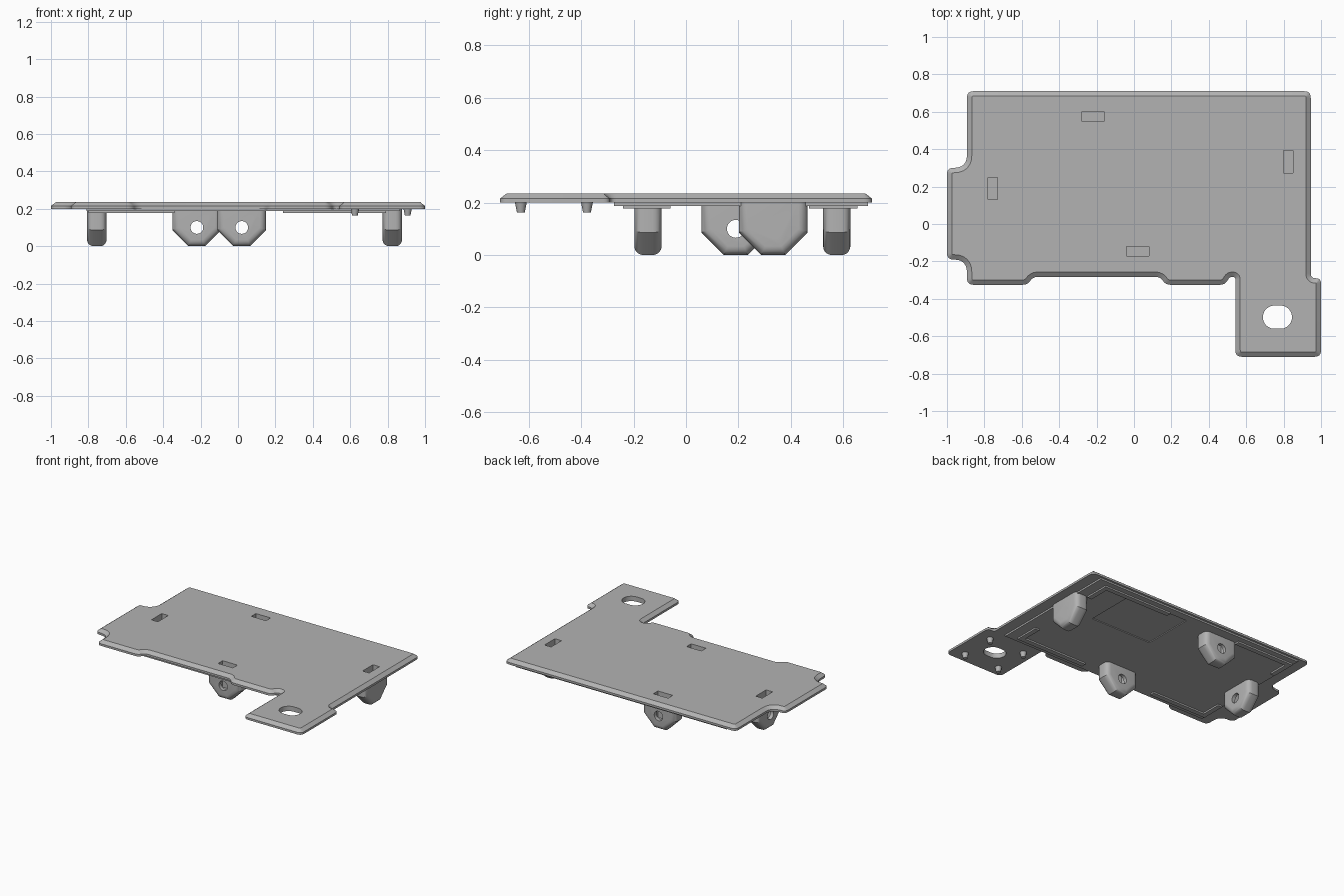
import bpy, bmesh, math
from mathutils import Vector

cube = bpy.data.objects.get("Cube")
if cube:
    bpy.data.objects.remove(cube, do_unlink=True)

grey = bpy.data.materials.new("plain grey")
grey.use_nodes = True
COLOUR = (0.45, 0.45, 0.45, 1)
grey.diffuse_color = COLOUR
grey.node_tree.nodes["Principled BSDF"].inputs["Base Color"].default_value = COLOUR


def finish(name, bm):
    bmesh.ops.recalc_face_normals(bm, faces=bm.faces)
    mesh = bpy.data.meshes.new(name)
    bm.to_mesh(mesh)
    bm.free()
    obj = bpy.data.objects.new(name, mesh)
    mesh.materials.append(grey)
    bpy.context.collection.objects.link(obj)
    return obj


def rounded(corners, steps=6):
    """Round each (x, y, radius) corner of an outline."""
    out = []
    n = len(corners)
    for i, (x, y, r) in enumerate(corners):
        p = Vector((x, y))
        a = (Vector(corners[i - 1][:2]) - p).normalized() * r + p
        b = (Vector(corners[(i + 1) % n][:2]) - p).normalized() * r + p
        for k in range(steps + 1):
            t = k / steps
            out.append(a * (1 - t) ** 2 + p * 2 * t * (1 - t) + b * t * t)
    return out


def prism(points, z0, z1):
    """Extrude an outline; returns the bmesh and its top face."""
    bm = bmesh.new()
    base = bm.faces.new([bm.verts.new((p[0], p[1], z0)) for p in points])
    res = bmesh.ops.extrude_face_region(bm, geom=[base], use_keep_orig=True)
    top = [f for f in res["geom"] if isinstance(f, bmesh.types.BMFace)][0]
    for v in top.verts:
        v.co.z = z1
    bmesh.ops.recalc_face_normals(bm, faces=bm.faces)
    return bm, top


def box(name, x0, x1, y0, y1, z0, z1):
    bm, _ = prism([(x0, y0), (x1, y0), (x1, y1), (x0, y1)], z0, z1)
    return finish(name, bm)


def cut(obj, cutters):
    bpy.context.view_layer.objects.active = obj
    for c in cutters:
        mod = obj.modifiers.new("cut", "BOOLEAN")
        mod.operation = "DIFFERENCE"
        mod.solver = "EXACT"
        mod.object = c
        bpy.ops.object.modifier_apply(modifier=mod.name)


def smooth(obj, degrees=30):
    bpy.ops.object.select_all(action="DESELECT")
    obj.select_set(True)
    bpy.context.view_layer.objects.active = obj
    bpy.ops.object.shade_smooth_by_angle(angle=math.radians(degrees))


# Main plate with chamfered upper rim
outline = [
    (-0.893, 0.71, 0.035), (-0.893, 0.3, 0.07), (-1, 0.3, 0.035),
    (-1, -0.19, 0.035), (-0.893, -0.19, 0.07), (-0.893, -0.325, 0.035),
    (-0.57, -0.325, 0.025), (-0.54, -0.283, 0.025),
    (0.14, -0.283, 0.025), (0.17, -0.325, 0.025),
    (0.485, -0.325, 0.025), (0.513, -0.283, 0.012), (0.542, -0.283, 0.015),
    (0.542, -0.71, 0.035), (1, -0.71, 0.035), (1, -0.29, 0.028),
    (0.945, -0.29, 0.026), (0.945, 0.71, 0.035),
]
bm, top = prism(rounded(outline), 0.2, 0.215)
bmesh.ops.inset_region(bm, faces=[top], thickness=0.026, use_even_offset=True)
for v in top.verts:
    v.co.z = 0.235
plate = finish("plate", bm)

# Thickened underside with a shallow rectangular recess
underside = box("underside_panel", -0.81, 0.865, -0.275, 0.695, 0.188, 0.201)
recess = box("recess_cutter", 0.09, 0.577, 0.265, 0.64, 0.15, 0.194)
cut(underside, [recess])

# Lugs: (name, x, y, turned)
lugs = [("back_lug", -0.22, 0.575, False), ("front_lug", 0.02, -0.145, False),
        ("left_lug", 0.825, 0.333, True), ("right_lug", -0.755, 0.19, True)]
W, T, C = 0.131, 0.052, 0.086
profile = [(-W, 0.2), (-W, C), (C - W, 0), (W - C, 0), (W, C), (W, 0.2)]
slots = []
for name, x, y, turned in lugs:
    bm, _ = prism(profile, -T, T)
    rim = [e for e in bm.edges
           if abs(e.verts[0].co.z - e.verts[1].co.z) < 1e-5
           and not all(v.co.y > 0.19 for v in e.verts)]
    bmesh.ops.bevel(bm, geom=rim, offset=0.034, segments=5, profile=0.5,
                    affect="EDGES", clamp_overlap=True)
    hole = bmesh.new()
    bmesh.ops.create_cone(hole, cap_ends=True, segments=32, radius1=0.034,
                          radius2=0.034, depth=0.3)
    for v in hole.verts:
        v.co.y += 0.1
    for b in (bm, hole):
        for v in b.verts:
            u, h, d = v.co
            v.co = (x + d, y + u, h) if turned else (x + u, y + d, h)
    lug = finish(name, bm)
    bore = finish("bore_cutter", hole)
    sx, sy = (0.026, 0.059) if turned else (0.059, 0.026)
    slot = box("slot_cutter", x - sx, x + sx, y - sy, y + sy, 0.045, 0.3)
    cut(lug, [bore, slot])
    smooth(lug)
    bpy.data.objects.remove(bore, do_unlink=True)
    slots.append(slot)

# Oval opening in the tab
oval = []
for k in range(32):
    a = math.tau * (k + 0.5) / 32
    oval.append((0.767 + math.copysign(0.016, math.cos(a)) + 0.062 * math.cos(a),
                 -0.498 + 0.062 * math.sin(a)))
oval_cutter = finish("oval_cutter", prism(oval, 0.1, 0.3)[0])

cut(plate, slots + [oval_cutter])
cut(underside, slots)
smooth(plate)
for c in slots + [oval_cutter, recess]:
    bpy.data.objects.remove(c, do_unlink=True)

# Corner ribs under the panel, an L at each corner
R = 0.035
for side, x0, x1 in (("right", -0.8, -0.34), ("left", 0.79, 0.24)):
    for end, y0, y1 in (("front", -0.24, -0.06), ("back", 0.655, 0.47)):
        sx = math.copysign(R, x1 - x0)
        sy = math.copysign(R, y1 - y0)
        ell = [(x0, y0), (x1, y0), (x1, y0 + sy), (x0 + sx, y0 + sy),
               (x0 + sx, y1), (x0, y1)]
        finish(f"{end}_{side}_rib", prism(ell, 0.177, 0.19)[0])

# Small tapered locating pegs under the tab
for x in (0.625, 0.907):
    for y in (-0.63, -0.378):
        bm = bmesh.new()
        bmesh.ops.create_cone(bm, cap_ends=True, segments=16, radius1=0.015,
                              radius2=0.023, depth=0.04)
        bmesh.ops.translate(bm, verts=bm.verts, vec=(x, y, 0.183))
        smooth(finish("locating_peg", bm))
